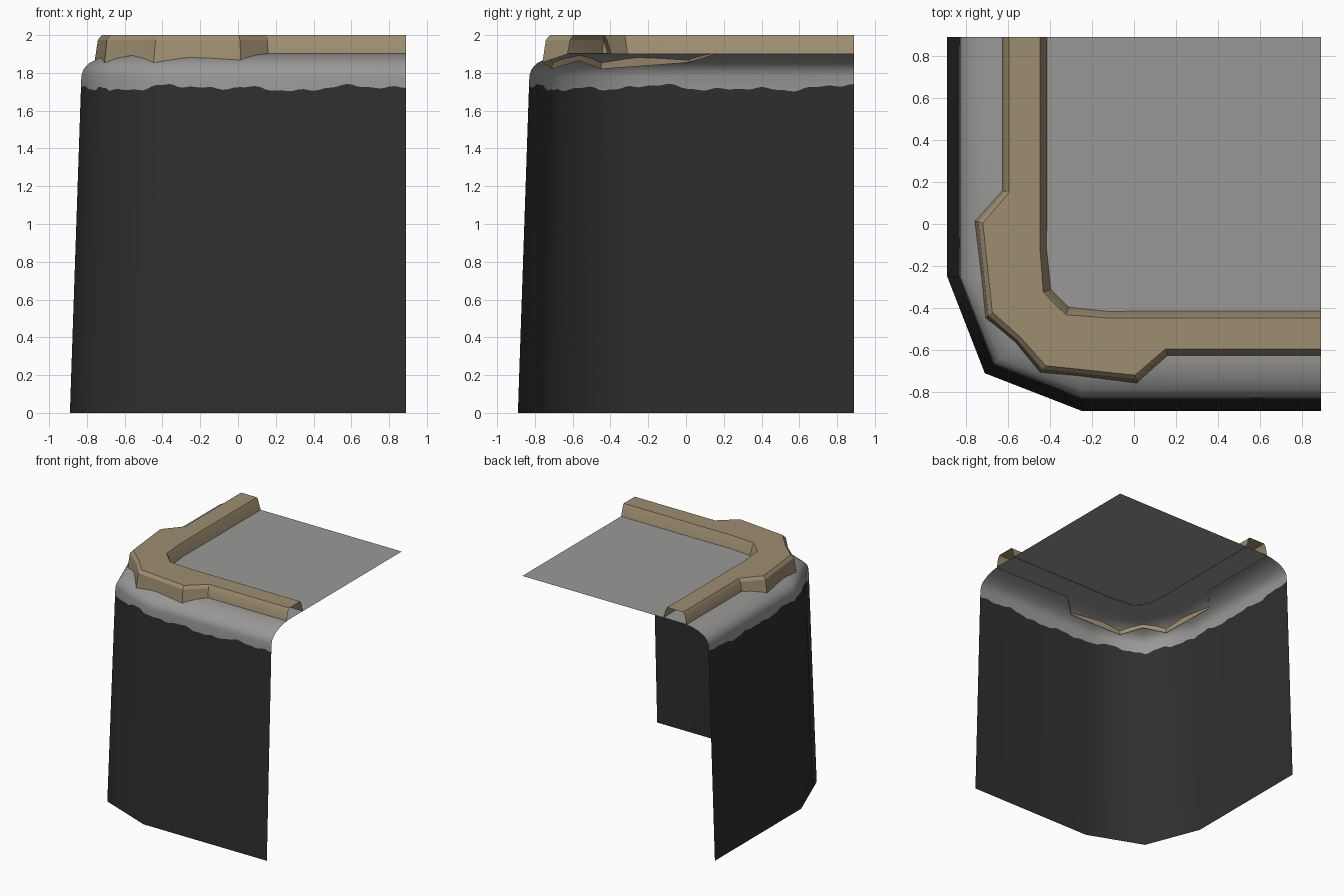
import bpy, math, random
from mathutils import Vector

if "Cube" in bpy.data.objects:
    bpy.data.objects.remove(bpy.data.objects["Cube"])

random.seed(4)


def material(name, rgb):
    m = bpy.data.materials.new(name)
    m.diffuse_color = (*rgb, 1)
    m.use_nodes = True
    m.node_tree.nodes["Principled BSDF"].inputs["Base Color"].default_value = m.diffuse_color
    return m


DARK = material("dark_rock", (0.028, 0.028, 0.028))
GREY = material("grey_ground", (0.32, 0.317, 0.31))
TAN = material("tan_stone", (0.34, 0.27, 0.165))


def grid_faces(cols, rows):
    """Quads joining neighbouring columns of points, facing outward."""
    return [(i * rows + j, (i + 1) * rows + j, (i + 1) * rows + j + 1, i * rows + j + 1)
            for i in range(cols - 1) for j in range(rows - 1)]


def make(name, verts, faces, mats):
    me = bpy.data.meshes.new(name)
    me.from_pydata(verts, [], faces)
    for m in mats:
        me.materials.append(m)
    ob = bpy.data.objects.new(name, me)
    bpy.context.collection.objects.link(ob)
    return ob


# Cliff shell: a profile swept round a chamfered corner path
E, C = 0.89, 0.25
SEGS = (40, 18, 18, 40)                       # samples on each path segment
ANGLES = [0, 6, 45, 84, 90]                   # normal direction at path corners


def path(r):
    k = C + r
    d = C + 0.72 * r
    return [Vector(p) for p in ((-k, E), (-k, -C), (-d, -d), (-C, -k), (E, -k))]


samples = [(s, i / n) for s, n in enumerate(SEGS) for i in range(n)] + [(3, 1.0)]
# (inset, height, tilt of the normal); the second row is the ragged colour edge
PROFILE = [(0, 0, 2), (0.058, 1.72, 2), (0.061, 1.785, 8), (0.072, 1.82, 30),
           (0.10, 1.85, 52), (0.15, 1.877, 66), (0.21, 1.895, 78), (0.28, 1.905, 90)]
rows = len(PROFILE)
verts, normals = [], []
waves = [(random.uniform(0, 6.28), f, a) for f, a in
         ((0.17, 0.009), (0.37, 0.008), (0.71, 0.006), (1.5, 0.004))]
for n, (s, t) in enumerate(samples):
    a = math.radians(ANGLES[s] + (ANGLES[s + 1] - ANGLES[s]) * t)
    for j, (inset, z, tilt) in enumerate(PROFILE):
        if j == 1:
            z += sum(h * math.sin(ph + f * n) for ph, f, h in waves)
            inset = 0.034 * z
        p = path(0.64 - inset)
        xy = p[s].lerp(p[s + 1], t)
        verts.append((xy.x, xy.y, z))
        b = math.radians(tilt)
        normals.append((-math.cos(a) * math.cos(b), -math.sin(a) * math.cos(b), math.sin(b)))
faces = grid_faces(len(samples), rows)
# Flat ground on top
verts.append((E, E, 1.905))
normals.append((0, 0, 1))
faces.append([i * rows + rows - 1 for i in range(len(samples))] + [len(verts) - 1])
cliff = make("cliff_shell", verts, faces, [DARK, GREY])
for i, poly in enumerate(cliff.data.polygons):
    poly.use_smooth = True
    poly.material_index = 0 if i < len(faces) - 1 and i % (rows - 1) == 0 else 1
cliff.data.normals_split_custom_set_from_vertices(normals)

# Stone kerb: half the stations, mirrored across the corner diagonal
# outer foot, foot height, outer top, inner top, inner foot
HALF = [
    ((-0.627, E), 1.9, (-0.595, E), (-0.448, E), (-0.412, E)),
    ((-0.627, 0.16), 1.9, (-0.595, 0.15), (-0.448, 0.16), (-0.412, 0.16)),
    ((-0.76, 0.015), 1.855, (-0.72, 0.005), (-0.448, -0.12), (-0.415, -0.12)),
    ((-0.71, -0.45), 1.82, (-0.675, -0.42), (-0.432, -0.325), (-0.395, -0.31)),
]
MIDDLE = [((-0.567, -0.567), 1.865, (-0.54, -0.54), (-0.379, -0.379), (-0.353, -0.353))]


def swap(st):
    return tuple(p if isinstance(p, float) else (p[1], p[0]) for p in st)


stations = HALF + MIDDLE + [swap(s) for s in reversed(HALF)]
verts = []
for of, zf, ot, it, inf in stations:
    of, ot, it, inf = map(Vector, (of, ot, it, inf))
    om, im = of.lerp(ot, 0.45), inf.lerp(it, 0.7)
    for p, z in ((of, zf), (om, 1.975), (ot, 2.0), (it, 2.0), (im, 1.98), (inf, 1.9)):
        verts.append((p.x, p.y, z))
kerb = make("stone_kerb", verts, grid_faces(len(stations), 6), [TAN])
bpy.context.view_layer.objects.active = kerb
kerb.select_set(True)
bpy.ops.object.shade_smooth_by_angle(angle=math.radians(25))
